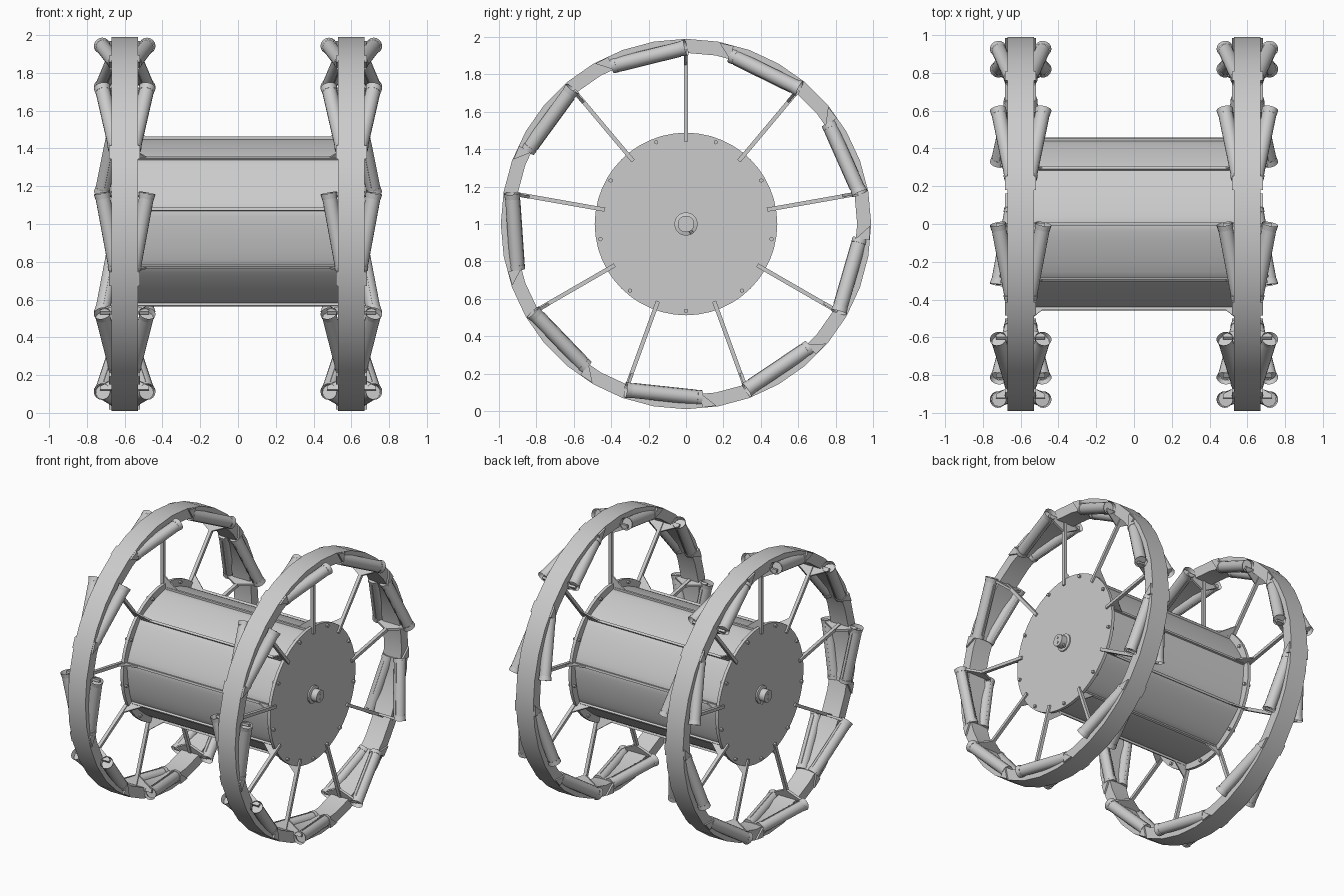
import bpy, bmesh, math
from mathutils import Vector

if "Cube" in bpy.data.objects:
    bpy.data.objects.remove(bpy.data.objects["Cube"])

WX = 0.60                      # wheel plane
CZ = 1.0                       # axle height
ANGLES = [math.radians(90 + 40 * i) for i in range(9)]


def pos(a, r, x, t=0.0):
    """Point at angle a, radius r, tangential offset t, around the x axle."""
    return Vector((x, r * math.cos(a) - t * math.sin(a), CZ + r * math.sin(a) + t * math.cos(a)))


def finish(name, bm, mirror=True, smooth=True):
    bmesh.ops.recalc_face_normals(bm, faces=bm.faces)
    me = bpy.data.meshes.new(name)
    bm.to_mesh(me)
    bm.free()
    ob = bpy.data.objects.new(name, me)
    bpy.context.collection.objects.link(ob)
    if mirror:
        m = ob.modifiers.new("mirror", 'MIRROR')
        m.use_mirror_merge = False
    if smooth:
        bpy.ops.object.select_all(action='DESELECT')
        bpy.context.view_layer.objects.active = ob
        ob.select_set(True)
        bpy.ops.object.shade_smooth_by_angle(angle=math.radians(35))
    return ob


def rod(bm, p, q, r1, r2=None, seg=16, caps=True):
    """Cylinder or cone between two points."""
    d = q - p
    rot = d.to_track_quat('Z', 'Y').to_matrix().to_4x4()
    rot.translation = (p + q) / 2
    bmesh.ops.create_cone(bm, cap_ends=caps, segments=seg, radius1=r1,
                          radius2=r1 if r2 is None else r2, depth=d.length, matrix=rot)


def prism(bm, front, back):
    """Solid between two matching polygons."""
    a = [bm.verts.new(p) for p in front]
    b = [bm.verts.new(p) for p in back]
    bm.faces.new(a)
    bm.faces.new(b[::-1])
    for i in range(len(a)):
        j = (i + 1) % len(a)
        bm.faces.new((a[i], b[i], b[j], a[j]))


def lathe(bm, profile, seg, closed):
    """Revolve (x, radius) points around the axle."""
    rings = [[bm.verts.new(pos(math.pi / 2 + 2 * math.pi * k / seg, r, x)) for k in range(seg)]
             for x, r in profile]
    n = len(rings)
    for i in range(n if closed else n - 1):
        A, B = rings[i], rings[(i + 1) % n]
        for k in range(seg):
            l = (k + 1) % seg
            bm.faces.new((A[k], A[l], B[l], B[k]))
    if not closed:
        bm.faces.new(rings[0])
        bm.faces.new(rings[-1][::-1])


# wheel rims
bm = bmesh.new()
lathe(bm, [(WX - .07, .915), (WX + .07, .915), (WX + .07, .99), (WX - .07, .99)], 36, True)
finish("wheel_rim", bm)

# drum body: nine slightly flattened curved panels
bm = bmesh.new()
outline = []
for a in ANGLES:
    for k in range(8):
        f = k / 8
        outline.append((a + math.radians(40) * f, .450 - .014 * math.sin(math.pi * f)))
prism(bm, [pos(a, r, -.58) for a, r in outline], [pos(a, r, .58) for a, r in outline])
finish("drum_body", bm, mirror=False)

# raised strips along the panel seams
bm = bmesh.new()
for a in ANGLES:
    sec = [(.43, -.008), (.463, -.008), (.463, .008), (.43, .008)]
    prism(bm, [pos(a, r, -.57, t) for r, t in sec], [pos(a, r, .57, t) for r, t in sec])
finish("drum_seam_strips", bm, mirror=False, smooth=False)

# end plates and inner flange
bm = bmesh.new()
lathe(bm, [(.578, .488), (.60, .488)], 48, False)
finish("end_plate", bm)

# hub with small studs and a side peg
bm = bmesh.new()
lathe(bm, [(.59, .062), (.61, .062), (.615, .044), (.66, .044)], 24, False)
for dz in (-.018, .018):
    c = Vector((.655, 0, CZ + dz))
    rod(bm, c, c + Vector((.01, 0, 0)), .007, seg=8)
rod(bm, Vector((.63, .02, CZ - .03)), Vector((.63, .034, CZ - .052)), .009, seg=8)
finish("hub", bm)

# bolts between the spokes
bm = bmesh.new()
for a in ANGLES:
    b = a + math.radians(20)
    rod(bm, pos(b, .465, .565), pos(b, .465, .615), .012, seg=6)
finish("plate_bolts", bm, smooth=False)

# spokes with gussets at the drum and forked brackets at the rim
bm = bmesh.new()
br = bmesh.new()
for a in ANGLES:
    sec = [(WX - .012, -.011), (WX + .012, -.011), (WX + .012, .011), (WX - .012, .011)]
    prism(bm, [pos(a, .44, x, t) for x, t in sec], [pos(a, .93, x, t) for x, t in sec])
    tri = [(WX - .13, .45), (WX, .45), (WX, .54), (WX - .015, .54)]
    prism(bm, [pos(a, r, x, -.005) for x, r in tri], [pos(a, r, x, .005) for x, r in tri])
    vee = [(WX - .012, .85), (WX + .012, .85), (WX + .13, .915), (WX + .13, .935),
           (WX - .13, .935), (WX - .13, .915)]
    prism(br, [pos(a, r, x, -.004) for x, r in vee], [pos(a, r, x, .012) for x, r in vee])
finish("spokes", bm, smooth=False)
finish("rocket_brackets", br, smooth=False)

# rockets: pairs splayed outwards at each spoke end, open at the wide end
bm = bmesh.new()
wd = bmesh.new()
for a in ANGLES:
    far = a + math.radians(25)
    for s in (-1, 1):
        p = pos(a, .944, WX + s * .12)
        q = pos(far, .934, WX + s * .045)
        u = (q - p).normalized()
        rod(bm, p + u * .03, q, .039, seg=16)
        rod(bm, p, p + u * .03, .044, .040, seg=16, caps=False)
        rod(bm, q - u * .025, q, .042, seg=16)
        # raised seam along the tube, facing the axle
        n = (pos(a + far - (a + far) / 2 - math.radians(0), 0, WX) - (p + q) / 2)
        n = (n - u * n.dot(u)).normalized() * .039
        rod(bm, p + u * .04 + n, q - u * .03 + n, .003, seg=4)
        # wedge block behind the closed end
        w = [pos(far, .91, 0), pos(far, .985, 0), pos(far + math.radians(4.5), .985, 0)]
        prism(wd, [v + Vector((WX, 0, 0)) for v in w],
              [v + Vector((WX + s * .082, 0, 0)) for v in w])
finish("rockets", bm)
finish("rocket_stop_wedges", wd, smooth=False)
